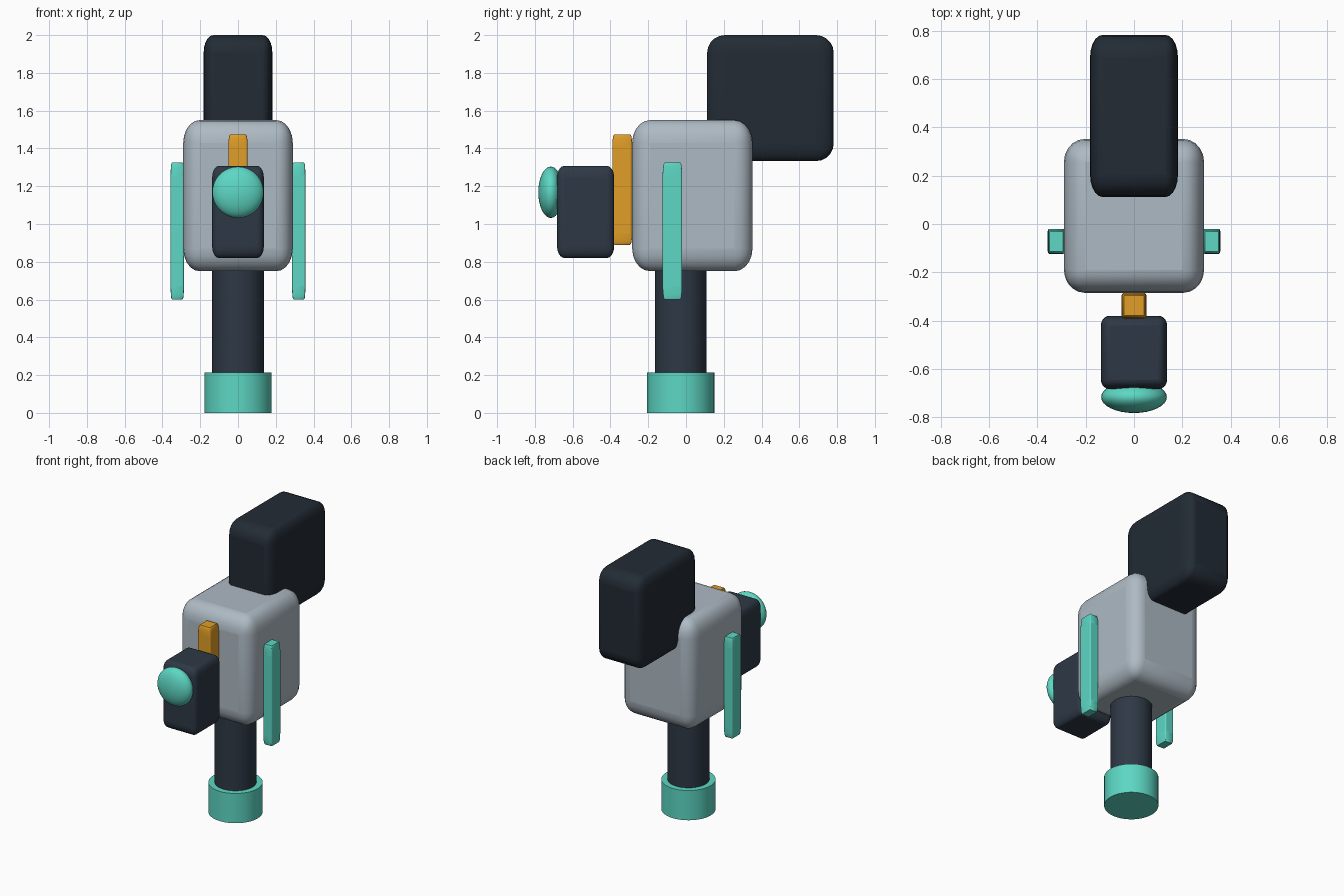
import bpy
import math

if "Cube" in bpy.data.objects:
    bpy.data.objects.remove(bpy.data.objects["Cube"])


def material(name, rgb):
    m = bpy.data.materials.new(name)
    m.diffuse_color = (*rgb, 1)
    m.use_nodes = True
    m.node_tree.nodes["Principled BSDF"].inputs["Base Color"].default_value = m.diffuse_color
    return m


GREY = material("pale_grey", (0.42, 0.49, 0.55))
BLACK = material("near_black", (0.016, 0.024, 0.035))
DARK = material("dark_slate", (0.027, 0.04, 0.06))
TEAL = material("teal", (0.11, 0.68, 0.55))
ORANGE = material("orange", (0.75, 0.34, 0.02))


def finish(name, mat):
    ob = bpy.context.object
    ob.name = name
    ob.data.materials.append(mat)
    bpy.ops.object.shade_smooth_by_angle(angle=math.radians(30))
    return ob


def rounded_box(name, lo, hi, fraction, mat, segments=5):
    """Box between two corners; rounding is a fraction of each side."""
    centre = [(a + b) / 2 for a, b in zip(lo, hi)]
    bpy.ops.mesh.primitive_cube_add(size=1, location=centre)
    ob = bpy.context.object
    bevel = ob.modifiers.new("rounding", 'BEVEL')
    bevel.width = fraction
    bevel.segments = segments
    ob.scale = [b - a for a, b in zip(lo, hi)]
    return finish(name, mat)


def cylinder(name, radius, z0, z1, mat):
    bpy.ops.mesh.primitive_cylinder_add(vertices=48, radius=radius, depth=z1 - z0,
                                        location=(0, -0.028, (z0 + z1) / 2))
    return finish(name, mat)


# Stand: base cup and post running up into the body
cylinder("base", 0.178, 0, 0.215, TEAL)
cylinder("post", 0.137, 0.2, 0.8, DARK)

# Main body and the large block behind the top
rounded_box("body", (-0.29, -0.285, 0.75), (0.29, 0.352, 1.55), 0.15, GREY)
rounded_box("rear_block", (-0.182, 0.112, 1.333), (0.182, 0.782, 2.0), 0.14, BLACK)

# Front rail, front block and its domed button
rounded_box("front_rail", (-0.051, -0.39, 0.89), (0.051, -0.285, 1.475), 0.1, ORANGE, 3)
rounded_box("front_block", (-0.137, -0.683, 0.82), (0.137, -0.38, 1.308), 0.13, DARK)
bpy.ops.mesh.primitive_uv_sphere_add(segments=32, ring_count=16, radius=1,
                                     location=(0, -0.716, 1.168))
bpy.context.object.scale = (0.136, 0.066, 0.136)
finish("front_button", TEAL)

# Side strips
for side, label in ((1, "right"), (-1, "left")):
    x0, x1 = sorted((side * 0.286, side * 0.357))
    rounded_box(label + "_strip", (x0, -0.124, 0.6), (x1, -0.02, 1.325), 0.1, TEAL, 3)
